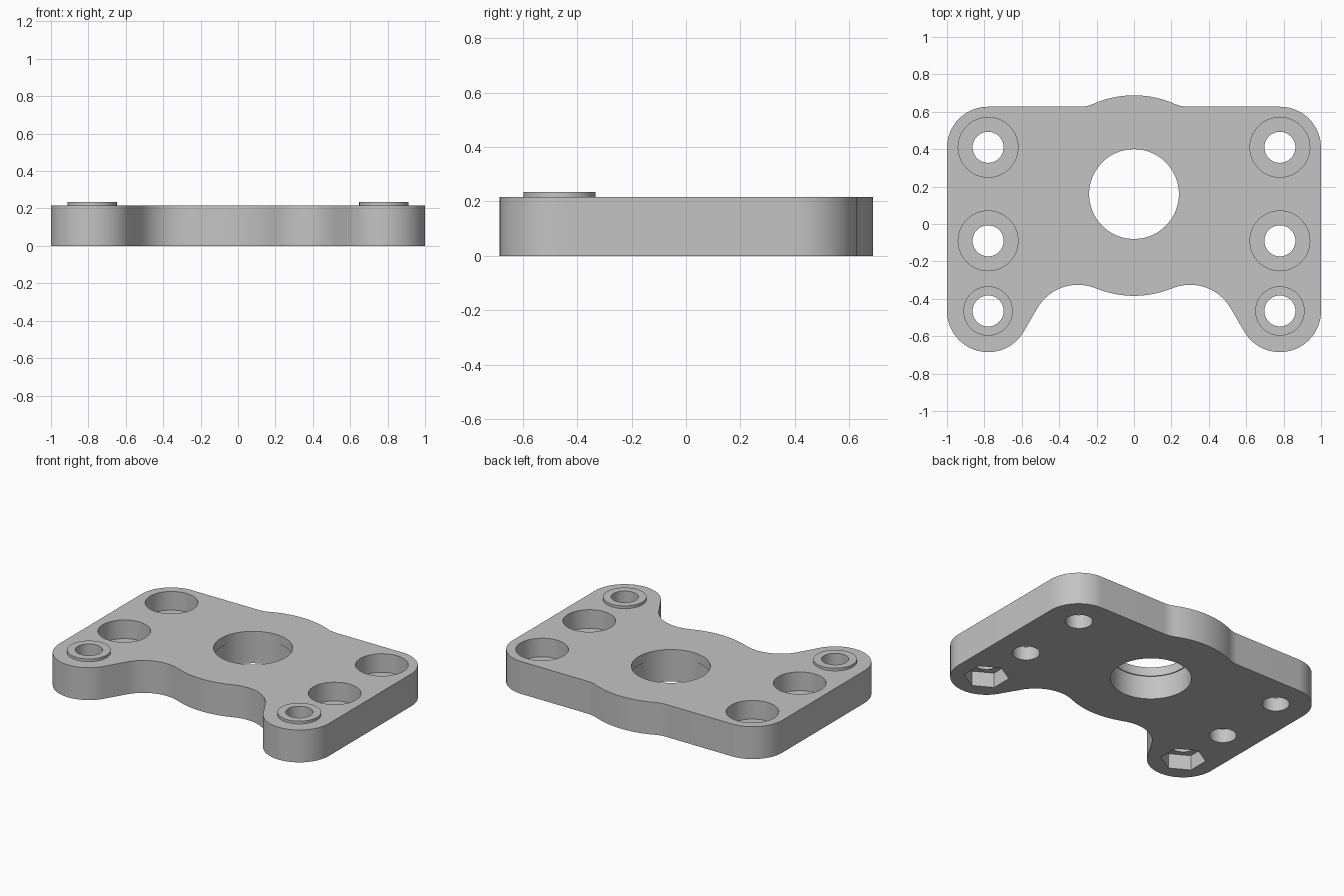
import bpy, bmesh
from math import atan2, acos, hypot, pi, sin, cos, radians
from mathutils import Matrix

if "Cube" in bpy.data.objects:
    bpy.data.objects.remove(bpy.data.objects["Cube"])

THICK, BOSS_TOP = 0.217, 0.235
BOLT_X, FOOT_Y = 0.78, -0.465
BOLT_R, CORNER_R = 0.083, 0.22

grey = bpy.data.materials.new("plain grey")
grey.use_nodes = True
grey.diffuse_color = (0.55, 0.55, 0.55, 1)
grey.node_tree.nodes["Principled BSDF"].inputs["Base Color"].default_value = grey.diffuse_color


def make_object(name, bm):
    mesh = bpy.data.meshes.new(name)
    bmesh.ops.recalc_face_normals(bm, faces=bm.faces)
    bm.to_mesh(mesh)
    bm.free()
    mesh.materials.append(grey)
    obj = bpy.data.objects.new(name, mesh)
    bpy.context.collection.objects.link(obj)
    return obj


def arc(centre, radius, start, end, steps=20):
    angles = [start + (end - start) * i / steps for i in range(steps + 1)]
    return [(centre[0] + radius * cos(a), centre[1] + radius * sin(a)) for a in angles]


def direction(a, b):
    return atan2(b[1] - a[1], b[0] - a[0])


def prism(name, x, y, radius, bottom, top, sides=64):
    bm = bmesh.new()
    bmesh.ops.create_cone(bm, cap_ends=True, segments=sides, radius1=radius, radius2=radius,
                          depth=top - bottom,
                          matrix=Matrix.Translation((x, y, (top + bottom) / 2)))
    return make_object(name, bm)


def combine(target, tool, operation):
    bpy.context.view_layer.objects.active = target
    mod = target.modifiers.new("combine", 'BOOLEAN')
    mod.operation, mod.solver, mod.object = operation, 'EXACT', tool
    bpy.ops.object.modifier_apply(modifier=mod.name)
    bpy.data.objects.remove(tool)


# Right half of the outline: hub, fillet, corner, foot, saddle, hub
hub, hub_r = (0, 0.152), 0.536
fillet, fillet_r = (0.29, 0.811), 0.184
foot = (BOLT_X, FOOT_Y)
saddle, saddle_r = (0.3, -0.575), 0.25
up = direction(hub, fillet)
down = direction(hub, saddle)
gap = hypot(foot[0] - saddle[0], foot[1] - saddle[1])
slope = direction(saddle, foot) + acos((saddle_r + CORNER_R) / gap)
half = (arc(hub, hub_r, pi / 2, up)
        + arc(fillet, fillet_r, up + pi, 1.5 * pi, 10)
        + arc((BOLT_X, 0.407), CORNER_R, pi / 2, 0)
        + arc(foot, CORNER_R, 0, slope - pi, 32)
        + arc(saddle, saddle_r, slope, down + pi)
        + arc(hub, hub_r, down, -pi / 2))
outline = half + [(-x, y) for x, y in reversed(half)]

# Plate body
bm = bmesh.new()
face = bm.faces.new([bm.verts.new((x, y, 0)) for x, y in outline])
solid = bmesh.ops.extrude_face_region(bm, geom=[face])
bmesh.ops.translate(bm, vec=(0, 0, THICK),
                    verts=[v for v in solid["geom"] if isinstance(v, bmesh.types.BMVert)])
bmesh.ops.remove_doubles(bm, verts=bm.verts, dist=0.0005)
plate = make_object("mounting_plate", bm)

# Central bore with a slight step
combine(plate, prism("bore", 0, 0.16, 0.24, -0.1, 0.4, 96), 'DIFFERENCE')
combine(plate, prism("lower_bore", 0, 0.16, 0.246, -0.1, 0.157, 96), 'DIFFERENCE')

for x in (-BOLT_X, BOLT_X):
    # Raised boss with a hexagonal nut pocket below
    combine(plate, prism("boss", x, FOOT_Y, 0.132, 0.15, BOSS_TOP), 'UNION')
    combine(plate, prism("nut_pocket", x, FOOT_Y, 0.138, -0.1, 0.1, 6), 'DIFFERENCE')
    # Counterbored bolt holes
    for y in (0.41, -0.09):
        combine(plate, prism("counterbore", x, y, 0.16, 0.092, 0.4), 'DIFFERENCE')
    for y in (0.41, -0.09, FOOT_Y):
        combine(plate, prism("bolt_hole", x, y, BOLT_R, -0.1, 0.4, 48), 'DIFFERENCE')

bpy.ops.object.select_all(action='DESELECT')
plate.select_set(True)
bpy.context.view_layer.objects.active = plate
bpy.ops.object.shade_smooth_by_angle(angle=radians(30))
